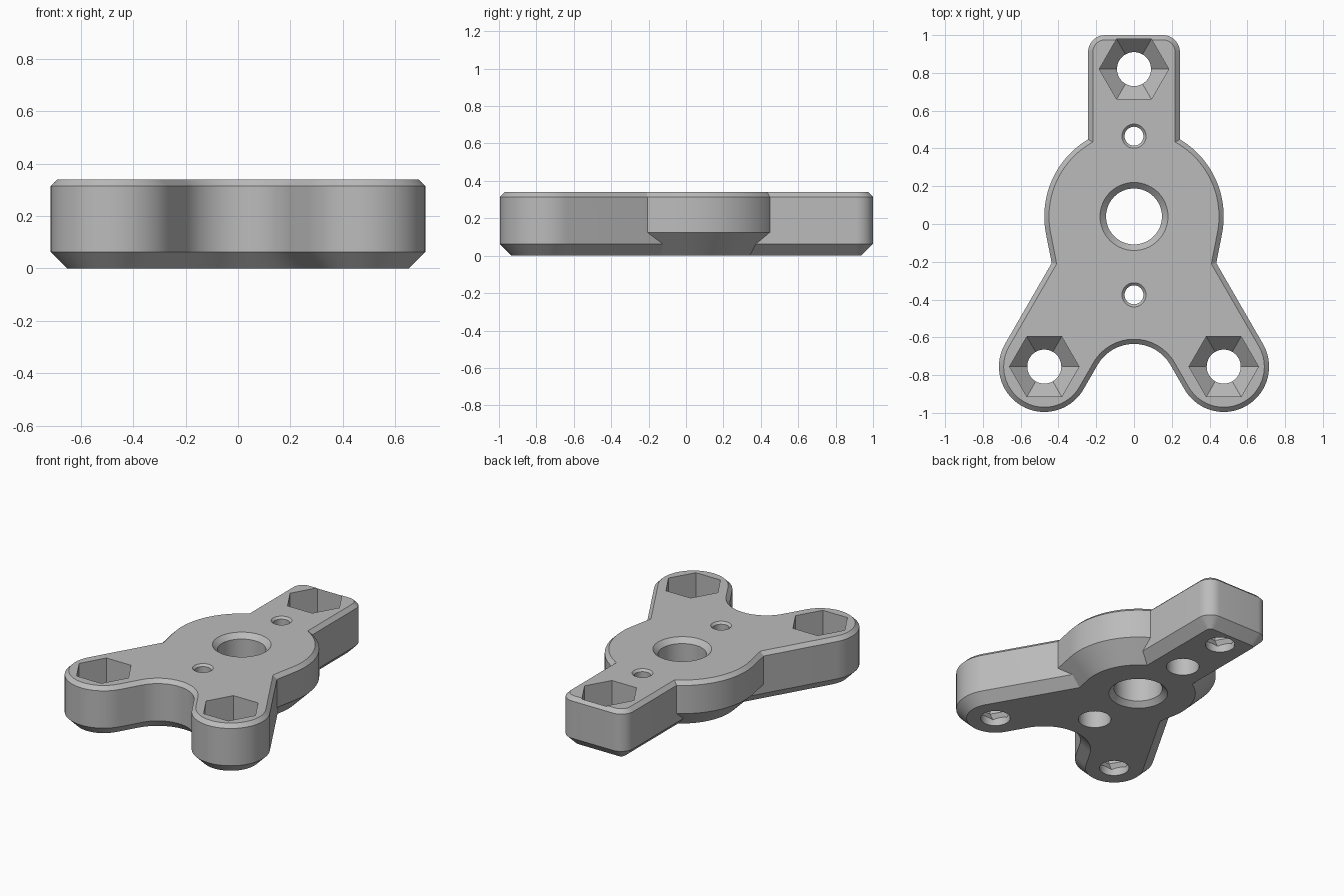
import bpy
import bmesh
from math import sin, cos, pi, radians
from mathutils import Vector

if "Cube" in bpy.data.objects:
    bpy.data.objects.remove(bpy.data.objects["Cube"], do_unlink=True)

HEIGHT = 0.34
TOP_BEVEL = 0.025
HUB_Y = 0.04

grey = bpy.data.materials.new("plain grey")
grey.use_nodes = True
colour = (0.5, 0.5, 0.5, 1)
grey.diffuse_color = colour
grey.node_tree.nodes["Principled BSDF"].inputs["Base Color"].default_value = colour


def arc(cx, cy, r, start, end, steps):
    """Points along an arc, angles in degrees."""
    angles = [radians(start + (end - start) * i / steps) for i in range(steps + 1)]
    return [Vector((cx + r * cos(a), cy + r * sin(a))) for a in angles]


def mirror(points):
    """Add the mirrored half of an outline, in reverse order."""
    return points + [Vector((-p.x, p.y)) for p in reversed(points)]


def inset(points, d):
    """Move a counter-clockwise outline inward by d with mitred corners."""
    out = []
    for i, p in enumerate(points):
        a = (p - points[i - 1]).normalized()
        b = (points[(i + 1) % len(points)] - p).normalized()
        na, nb = Vector((-a.y, a.x)), Vector((-b.y, b.x))
        out.append(p + (na + nb) * d / (1 + na.dot(nb)))
    return out


def loft(name, rings):
    """Closed solid through (outline, z) rings, bottom to top."""
    bm = bmesh.new()
    loops = [[bm.verts.new((p.x, p.y, z)) for p in pts] for pts, z in rings]
    n = len(loops[0])
    bm.faces.new(loops[0][::-1])
    bm.faces.new(loops[-1])
    for low, high in zip(loops, loops[1:]):
        for i in range(n):
            j = (i + 1) % n
            bm.faces.new((low[i], low[j], high[j], high[i]))
    mesh = bpy.data.meshes.new(name)
    bm.to_mesh(mesh)
    bm.free()
    mesh.materials.append(grey)
    ob = bpy.data.objects.new(name, mesh)
    bpy.context.collection.objects.link(ob)
    return ob


def slab(name, outline, bottom_bevel):
    """Full-height plate with a bevel below and a small one above."""
    return loft(name, [(inset(outline, bottom_bevel), 0),
                       (outline, bottom_bevel),
                       (outline, HEIGHT - TOP_BEVEL),
                       (inset(outline, TOP_BEVEL), HEIGHT)])


def bore(name, x, y, profile, sides=48):
    """Turned cutter from (radius, z) pairs."""
    rings = [(arc(x, y, r, 0, 360, sides)[:-1], z) for r, z in profile]
    return loft(name, rings)


# Round hub, tapering slightly toward the legs
hub_half = [Vector((0.398, -0.4))] + arc(0, HUB_Y, 0.475, -11.2, 88, 40)
body = slab("bracket_body", mirror(hub_half), 0.125)

# Rear arm with rounded corners
arm_half = [Vector((0.243, 0))] + arc(0.153, 0.91, 0.09, 0, 90, 10)
arm = slab("rear_arm", mirror(arm_half), 0.063)

# Pair of splayed front legs with a rounded notch between them
leg_half = (arc(0, -0.858, 0.223, 90, 30, 14)[1:]
            + arc(0.475, -0.755, 0.24, -150, 30, 36)
            + [Vector((0.2, 0.202)), Vector((0.15, 0.288))])
legs = slab("front_legs", mirror(leg_half), 0.063)

# Central bore, countersunk at both ends
cutters = [bore("centre_bore", 0, HUB_Y,
                [(0.2, -0.02), (0.148, 0.032), (0.148, HEIGHT - 0.032),
                 (0.2, HEIGHT + 0.02)], 64)]

# Screw holes, counterbored from below
for y in (0.465, -0.375):
    cutters.append(bore("screw_hole", 0, y,
                        [(0.1, -0.05), (0.1, 0.2), (0.05, 0.2),
                         (0.05, HEIGHT - 0.014), (0.084, HEIGHT + 0.02)]))

# Bolt holes with hexagonal nut pockets that taper at the bottom
for x, y in ((0, 0.82), (-0.475, -0.755), (0.475, -0.755)):
    cutters.append(bore("nut_pocket", x, y,
                        [(0.09, 0.04), (0.184, 0.134), (0.184, HEIGHT + 0.05)], 6))
    cutters.append(bore("bolt_hole", x, y, [(0.09, -0.05), (0.09, 0.2)]))

# Combine everything into one solid
tools = [(arm, 'UNION'), (legs, 'UNION')] + [(c, 'DIFFERENCE') for c in cutters]
for tool, operation in tools:
    tool.hide_render = True
    mod = body.modifiers.new(tool.name, 'BOOLEAN')
    mod.operation = operation
    mod.solver = 'EXACT'
    mod.object = tool
bpy.context.view_layer.update()
graph = bpy.context.evaluated_depsgraph_get()
result = bpy.data.meshes.new_from_object(body.evaluated_get(graph))
body.modifiers.clear()
body.data = result
for tool, operation in tools:
    bpy.data.objects.remove(tool, do_unlink=True)

# Smooth the rounded walls, keep the edges crisp
bpy.ops.object.select_all(action='DESELECT')
body.select_set(True)
bpy.context.view_layer.objects.active = body
bpy.ops.object.shade_smooth_by_angle(angle=radians(25))
